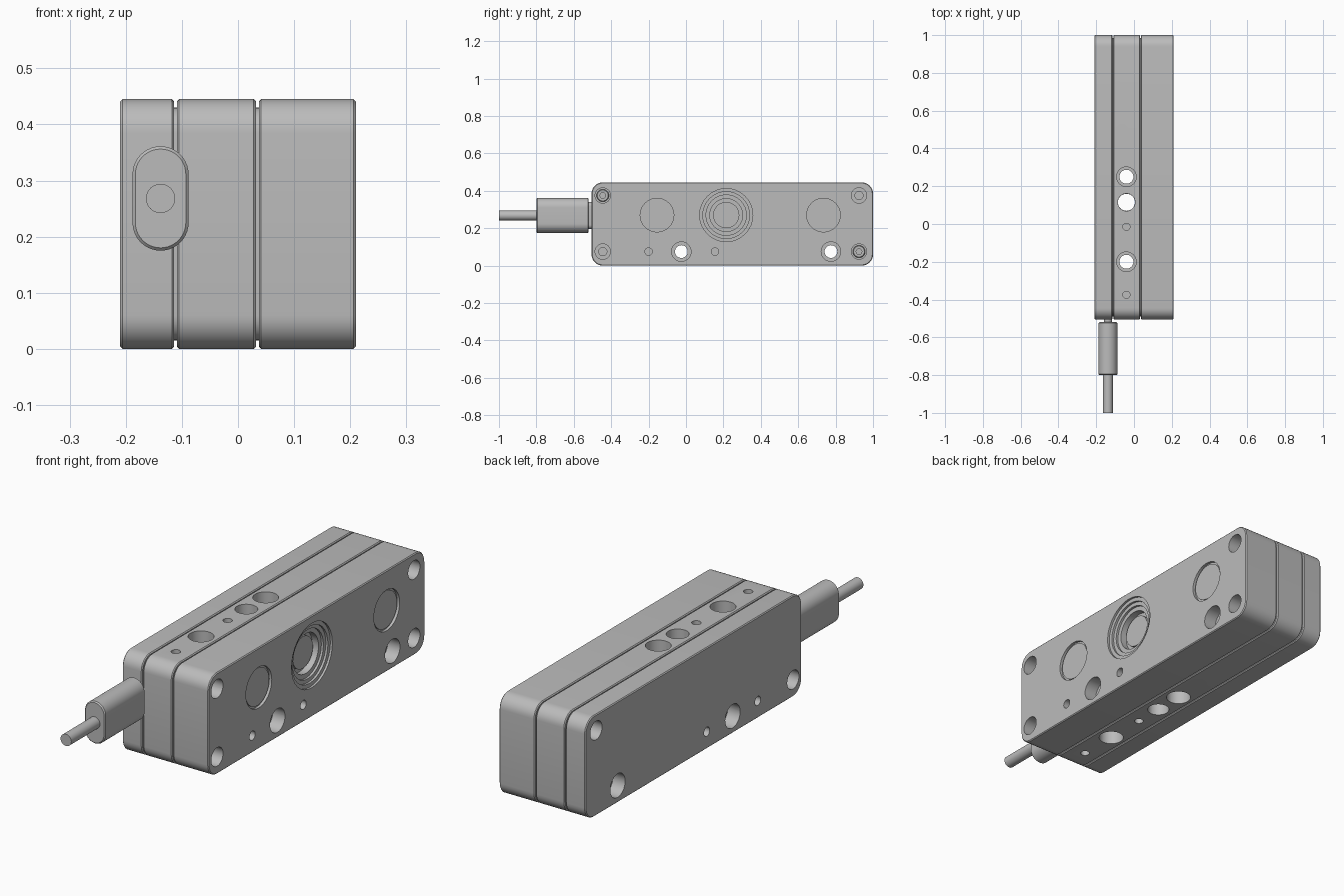
import bpy, bmesh
from math import cos, sin, pi
from mathutils import Matrix, Vector

cube = bpy.data.objects.get("Cube")
if cube:
    bpy.data.objects.remove(cube, do_unlink=True)

grey = bpy.data.materials.new("plain grey")
grey.use_nodes = True
GREY = (0.5, 0.5, 0.5, 1)
grey.diffuse_color = GREY
grey.node_tree.nodes["Principled BSDF"].inputs["Base Color"].default_value = GREY


def rounded(u, v, radius, n=8):
    """Rounded rectangle outline with half sizes u and v."""
    pts = []
    for k, (su, sv) in enumerate([(1, 1), (-1, 1), (-1, -1), (1, -1)]):
        for i in range(n + 1):
            a = (k + i / n) * pi / 2
            pts.append((su * (u - radius) + radius * cos(a),
                        sv * (v - radius) + radius * sin(a)))
    return pts


def loft(name, origin, axis, sections):
    """Join outlines (depth, points) along an axis into a closed solid."""
    w = Vector(axis)
    u = Vector((0, 1, 0)) if w.x else Vector((1, 0, 0))
    v = Vector((0, 1, 0)) if w.z else Vector((0, 0, 1))
    frame = Matrix((u, v, w)).transposed()
    bm = bmesh.new()
    rings = [[bm.verts.new(frame @ Vector((a, b, d)) + Vector(origin)) for a, b in pts]
             for d, pts in sections]
    count = len(rings[0])
    for r0, r1 in zip(rings, rings[1:]):
        for i in range(count):
            j = (i + 1) % count
            bm.faces.new((r0[i], r0[j], r1[j], r1[i]))
    bm.faces.new(rings[0])
    bm.faces.new(rings[-1])
    bmesh.ops.remove_doubles(bm, verts=bm.verts, dist=1e-5)
    bmesh.ops.recalc_face_normals(bm, faces=bm.faces)
    mesh = bpy.data.meshes.new(name)
    bm.to_mesh(mesh)
    bm.free()
    mesh.materials.append(grey)
    obj = bpy.data.objects.new(name, mesh)
    bpy.context.scene.collection.objects.link(obj)
    return obj


def stepped(name, origin, axis, steps, start=-0.01, n=8):
    """Turned solid: each step is (radius, depth where it ends)."""
    sections, d0 = [], start
    for r, d in steps:
        sections += [(d0, rounded(r, r, r, n)), (d, rounded(r, r, r, n))]
        d0 = d
    return loft(name, origin, axis, sections)


def finish(obj):
    bpy.ops.object.select_all(action="DESELECT")
    obj.select_set(True)
    bpy.context.view_layer.objects.active = obj
    for m in list(obj.modifiers):
        bpy.ops.object.modifier_apply(modifier=m.name)
    bpy.ops.object.shade_smooth_by_angle(angle=0.6)


# Housing: three rounded slabs separated by narrow grooves
HX, Y0, Y1, H = 0.21, -0.505, 1.0, 0.445
MY, EDGE, GROOVE = (Y0 + Y1) / 2, 0.004, 0.015


def outline(inset):
    return rounded((Y1 - Y0) / 2 - inset, H / 2 - inset, 0.06 - inset)


sections = []
for a, b in [(-HX, -0.114), (-0.109, 0.032), (0.037, HX)]:
    if a > -HX:
        sections.append((a, outline(GROOVE)))
    sections += [(a, outline(EDGE)), (a + EDGE, outline(0)),
                 (b - EDGE, outline(0)), (b, outline(EDGE))]
    if b < HX:
        sections.append((b, outline(GROOVE)))
housing = loft("housing", (0, MY, H / 2), (1, 0, 0), sections)

# Hole cutters
cutters = []


def cut(origin, axis, steps):
    cutters.append(stepped("hole_cutter", origin, axis, steps))


def through(length, wide, narrow, depth=0.06):
    return [(wide, depth), (narrow, length - depth), (wide, length + 0.01)]


LOW, HIGH, MID = 0.075, 0.375, 0.27
LEFT, RIGHT = (-1, 0, 0), (1, 0, 0)
for y in (-0.025, 0.775):
    cut((HX, y, LOW), LEFT, through(2 * HX, 0.052, 0.034))
for y in (-0.2, 0.155):
    cut((HX, y, LOW), LEFT, [(0.02, 0.06)])
    cut((-HX, y, LOW), RIGHT, [(0.02, 0.06)])
for y in (-0.155, 0.735):
    cut((HX, y, MID), LEFT, [(0.09, 0.012)])
cut((HX, 0.215, MID), LEFT,
    [(0.142, 0.01), (0.125, 0.02), (0.108, 0.03), (0.088, 0.06)])

# Vertical holes in the middle slab
VX = -0.04
for y, wide, narrow in [(0.25, 0.052, 0.037), (0.115, 0.046, 0.045), (-0.2, 0.052, 0.037)]:
    cut((VX, y, H), (0, 0, -1), through(H, wide, narrow))
for y in (-0.015, -0.375):
    cut((VX, y, H), (0, 0, -1), [(0.019, 0.035)])
    cut((VX, y, 0), (0, 0, 1), [(0.019, 0.035)])

# Corner holes, with socket screws in opposite pairs from each side
for y, z, screw_left in [(-0.445, HIGH, True), (0.925, LOW, True),
                         (-0.445, LOW, False), (0.925, HIGH, False)]:
    cut((HX, y, z), LEFT, [(0.041, 0.08)] if screw_left else [(0.041, 0.08), (0.022, 0.1)])
    if not screw_left:
        cut((-HX, y, z), RIGHT, [(0.041, 0.08)])
    x, axis = (HX, LEFT) if screw_left else (-HX, RIGHT)
    head = [(d, rounded(r, r, r)) for d, r in
            [(0.075, 0.015), (0.055, 0.015), (0.055, 0.029), (0.059, 0.033), (0.085, 0.033)]]
    finish(loft("corner_screw", (x, y, z), axis, head))

group = bpy.data.collections.new("cutters")
for c in cutters:
    group.objects.link(c)
mod = housing.modifiers.new("holes", "BOOLEAN")
mod.operation = "DIFFERENCE"
mod.solver = "EXACT"
mod.operand_type = "COLLECTION"
mod.collection = group
finish(housing)
for c in cutters:
    bpy.data.objects.remove(c, do_unlink=True)
bpy.data.collections.remove(group)

# Lens and the two flush round windows
finish(stepped("lens", (HX, 0.215, MID), LEFT, [(0.07, 0.065)], start=0.045, n=12))
for y in (-0.155, 0.735):
    finish(stepped("round_window", (HX, y, MID), LEFT, [(0.082, 0.015)], start=0.007, n=12))

# Cable with plug and neck
CX, CZ = -0.138, 0.268
U, V = 0.05, 0.093
plug = [(d, rounded(U - i, V - i, U - i, 10)) for d, i in
        [(-0.8, 0.005), (-0.795, 0), (-0.525, 0), (-0.52, 0.005)]]
finish(loft("plug", (CX, 0, CZ), (0, 1, 0), plug))
neck = [(d, rounded(0.022, 0.072, 0.022)) for d in (-0.53, -0.495)]
finish(loft("plug_neck", (CX, 0, CZ), (0, 1, 0), neck))
finish(stepped("cable", (CX, 0, CZ), (0, 1, 0), [(0.026, -0.79)], start=-1.0))
